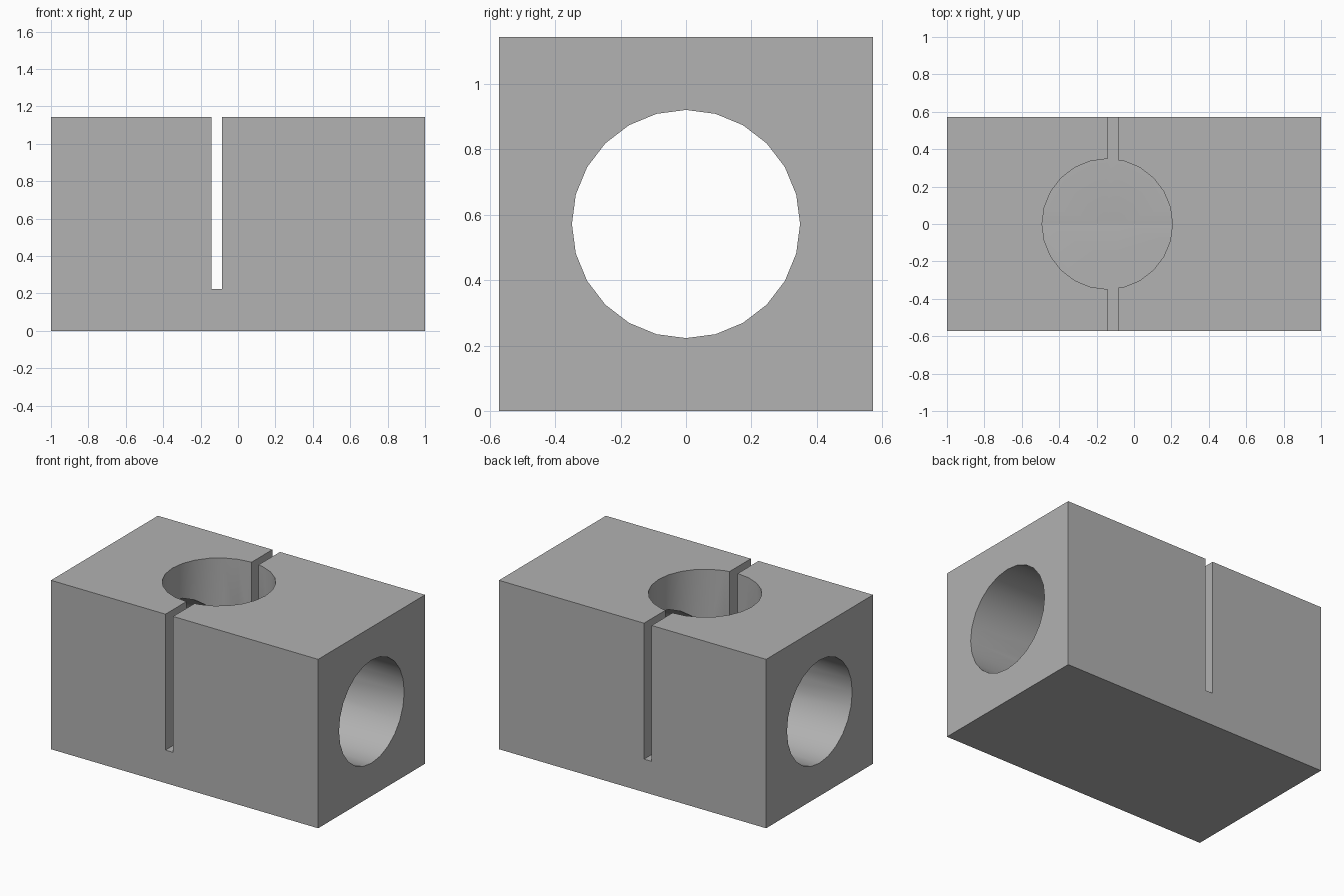
import bpy
import math

if "Cube" in bpy.data.objects:
    bpy.data.objects.remove(bpy.data.objects["Cube"], do_unlink=True)

UNIT = 2 / 35
SIDE = 20 * UNIT
MID = SIDE / 2
RADIUS = 6.1 * UNIT
BORE_X = -2.5 * UNIT
FLOOR = MID - RADIUS + 0.0003  # just clear of the cross bore's lowest line

grey = bpy.data.materials.new("plain grey")
grey.use_nodes = True
grey.diffuse_color = (0.445, 0.445, 0.445, 1)
grey.node_tree.nodes["Principled BSDF"].inputs["Base Color"].default_value = grey.diffuse_color


def box(name, size, location):
    bpy.ops.mesh.primitive_cube_add(size=1, location=location)
    obj = bpy.context.object
    obj.name = name
    obj.scale = size
    bpy.ops.object.transform_apply(location=False, rotation=False, scale=True)
    obj.data.materials.append(grey)
    return obj


def cylinder(name, depth, location, rotation=(0, 0, 0)):
    bpy.ops.mesh.primitive_cylinder_add(vertices=24, radius=RADIUS, depth=depth,
                                        location=location, rotation=rotation)
    obj = bpy.context.object
    obj.name = name
    bpy.ops.object.transform_apply(location=False, rotation=True, scale=False)
    obj.data.materials.append(grey)
    return obj


def cut(target, cutter):
    mod = target.modifiers.new(cutter.name, "BOOLEAN")
    mod.operation = "DIFFERENCE"
    mod.solver = "EXACT"
    mod.object = cutter
    bpy.context.view_layer.objects.active = target
    bpy.ops.object.modifier_apply(modifier=mod.name)
    bpy.data.objects.remove(cutter, do_unlink=True)


# Block
block = box("clamp_block", (2, SIDE, SIDE), (0, 0, MID))

# Upright blind bore, and the slot beside its axis sharing the same floor
cut_height = SIDE
cut_z = FLOOR + cut_height / 2
cut(block, cylinder("upright_bore", cut_height, (BORE_X, 0, cut_z)))
cut(block, box("slot", (UNIT, 2 * SIDE, cut_height), (BORE_X + UNIT / 2, 0, cut_z)))

# Lengthwise through bore
cut(block, cylinder("lengthwise_bore", 3, (0, 0, MID), (0, math.pi / 2, 0)))

# Smooth bores, sharp edges
bpy.ops.object.select_all(action="DESELECT")
block.select_set(True)
bpy.context.view_layer.objects.active = block
bpy.ops.object.shade_smooth_by_angle(angle=math.radians(30))
